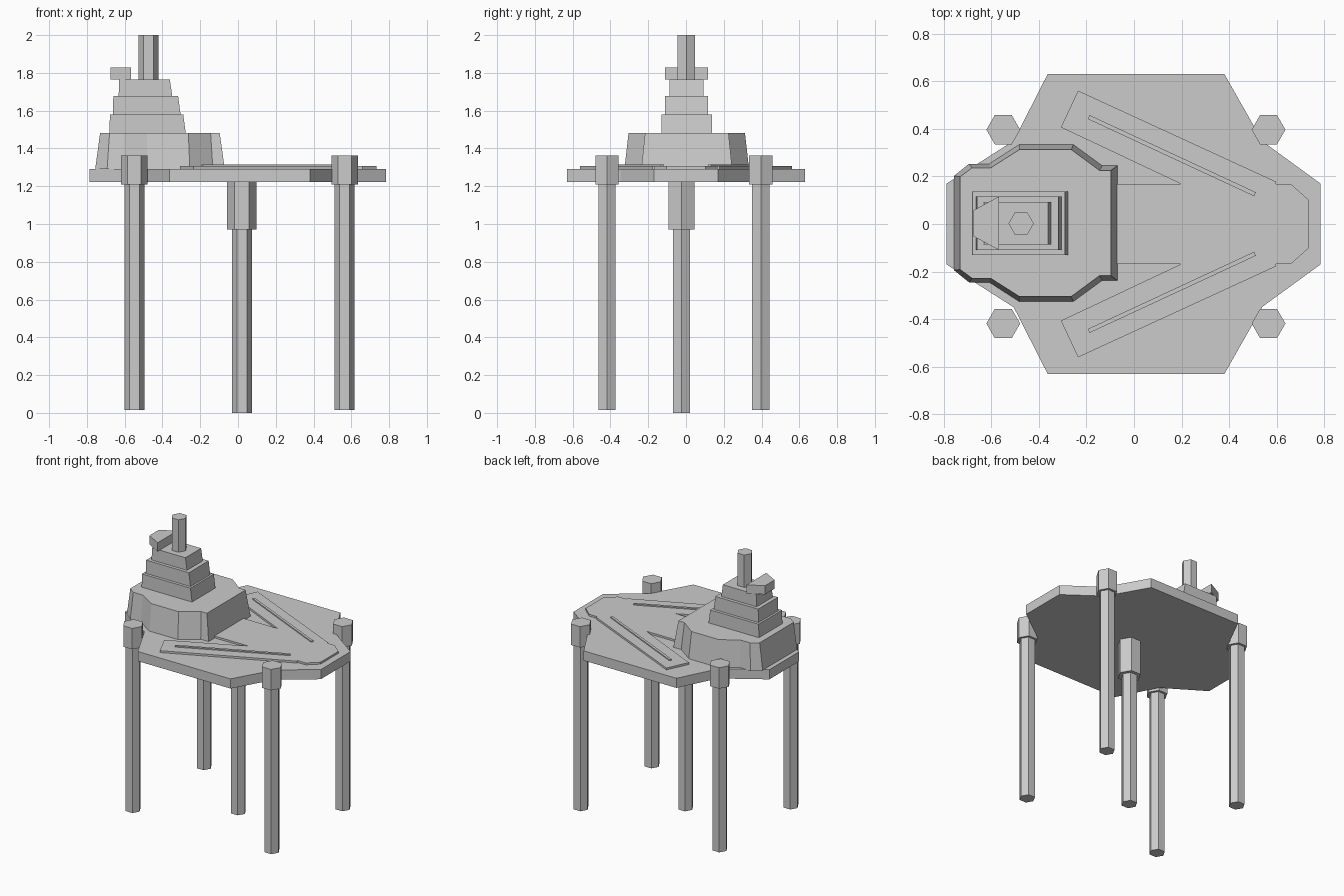
import bpy, bmesh, math

if "Cube" in bpy.data.objects:
    bpy.data.objects.remove(bpy.data.objects["Cube"])


def prism(name, bottom, z0, z1, top=None):
    """Solid between a bottom outline and a (possibly different) top outline."""
    bm = bmesh.new()
    lo = [bm.verts.new((x, y, z0)) for x, y in bottom]
    hi = [bm.verts.new((x, y, z1)) for x, y in (top or bottom)]
    n = len(lo)
    bm.faces.new(lo[::-1])
    bm.faces.new(hi)
    for i in range(n):
        j = (i + 1) % n
        bm.faces.new((lo[i], lo[j], hi[j], hi[i]))
    bmesh.ops.recalc_face_normals(bm, faces=bm.faces)
    mesh = bpy.data.meshes.new(name)
    bm.to_mesh(mesh)
    bm.free()
    obj = bpy.data.objects.new(name, mesh)
    bpy.context.collection.objects.link(obj)
    return obj


def mirrored(half, cy=0.0):
    """Close a half outline (y > 0) by mirroring it across y = cy."""
    return [(x, cy + y) for x, y in half] + [(x, cy - y) for x, y in reversed(half)]


def hexagon(cx, cy, r):
    return [(cx + r * math.cos(i * math.pi / 3), cy + r * math.sin(i * math.pi / 3))
            for i in range(6)]


def box(x0, x1, hy, cy=0.003):
    return mirrored([(x0, hy), (x1, hy)], cy)


# Platform deck
prism("deck", mirrored([(-0.787, 0.17), (-0.505, 0.35), (-0.363, 0.629), (0.38, 0.629),
                        (0.54, 0.347), (0.783, 0.17)]), 1.222, 1.292)

# Raised arrow-shaped walkway on the deck
prism("arrow_walkway", mirrored([(-0.08, 0.167), (0.2, 0.167), (-0.307, 0.406), (-0.235, 0.56),
                                 (0.596, 0.178), (0.596, 0.167), (0.66, 0.167),
                                 (0.733, 0.102)]), 1.29, 1.306)

# Thin rails along both arms of the walkway
for side, label in ((1, "back"), (-1, "front")):
    a, b, w = (-0.19, 0.449), (0.508, 0.125), 0.009
    dx, dy = b[0] - a[0], b[1] - a[1]
    length = math.hypot(dx, dy)
    nx, ny = -dy / length * w, dx / length * w
    pts = [(a[0] + nx, a[1] + ny), (b[0] + nx, b[1] + ny),
           (b[0] - nx, b[1] - ny), (a[0] - nx, a[1] - ny)]
    prism(label + "_rail", [(x, side * y) for x, y in pts], 1.304, 1.314)

# Corner legs with hexagonal caps
for x, xn in ((-0.549, "left"), (0.565, "right")):
    for y, yn in ((0.396, "back"), (-0.418, "front")):
        prism(f"{yn}_{xn}_leg", hexagon(x, y, 0.053), 0.015, 1.21)
        prism(f"{yn}_{xn}_leg_cap", hexagon(x, y, 0.071), 1.21, 1.362)

# Central leg with its collar
prism("center_leg", hexagon(0.02, -0.024, 0.053), 0.0, 0.97)
prism("center_leg_collar", hexagon(0.02, -0.024, 0.079), 0.97, 1.222)

# Tapered faceted tower base
base_bottom = mirrored([(-0.756, 0.198), (-0.693, 0.249), (-0.608, 0.249), (-0.482, 0.33),
                        (-0.255, 0.33), (-0.133, 0.241), (-0.07, 0.241)], 0.004)
base_top = mirrored([(-0.73, 0.195), (-0.68, 0.232), (-0.602, 0.232), (-0.482, 0.308),
                     (-0.263, 0.308), (-0.145, 0.221), (-0.097, 0.221)], 0.004)
prism("tower_base", base_bottom, 1.29, 1.483, base_top)

# Stepped tower tiers, sloping slightly on the right face
tiers = [(-0.681, -0.277, 0.134, 1.483, 1.58), (-0.663, -0.304, 0.113, 1.58, 1.677),
         (-0.632, -0.348, 0.09, 1.677, 1.765)]
for i, (x0, x1, hy, z0, z1) in enumerate(tiers, 1):
    prism(f"tower_tier_{i}", box(x0, x1, hy), z0, z1, box(x0 + 0.003, x1 - 0.013, hy))

# Lookout bridge and mast
prism("lookout", mirrored([(-0.675, 0.054), (-0.567, 0.113)], 0.003), 1.765, 1.828)
prism("mast", hexagon(-0.474, 0.002, 0.053), 1.76, 2.0)
